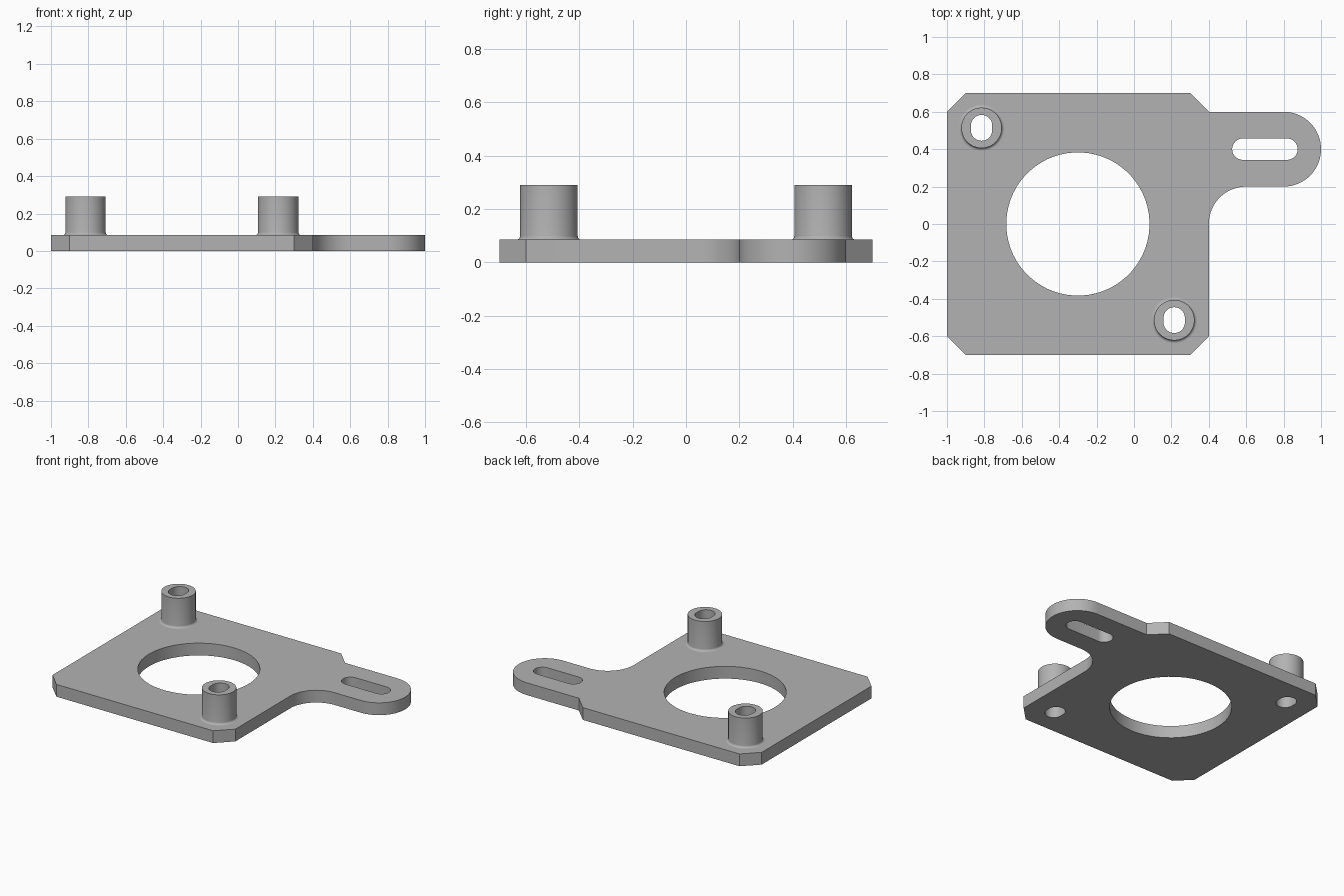
import bpy
import bmesh
from math import cos, sin, pi

cube = bpy.data.objects.get("Cube")
if cube:
    bpy.data.objects.remove(cube, do_unlink=True)

THICK = 0.085
TOP = 0.29
SEG = 64
BOSSES = {"rear_right_boss": (-0.815, 0.514), "front_left_boss": (0.215, -0.514)}

grey = bpy.data.materials.new("plain grey")
grey.use_nodes = True
colour = (0.45, 0.45, 0.45, 1)
grey.diffuse_color = colour
grey.node_tree.nodes["Principled BSDF"].inputs["Base Color"].default_value = colour


def arc(cx, cy, r, start, end, n):
    return [(cx + r * cos(start + (end - start) * i / n),
             cy + r * sin(start + (end - start) * i / n)) for i in range(n + 1)]


def slot(cx, cy, r, dx, dy):
    """Round-ended slot: a circle stretched by straight runs along x or y."""
    pts = []
    for i in range(SEG):
        a = 2 * pi * (i + 0.5) / SEG
        sx, sy = (1 if cos(a) > 0 else -1), (1 if sin(a) > 0 else -1)
        pts.append((cx + r * cos(a) + sx * dx, cy + r * sin(a) + sy * dy))
    return pts


def finish(obj):
    obj.data.materials.clear()
    obj.data.materials.append(grey)
    bpy.ops.object.select_all(action="DESELECT")
    obj.select_set(True)
    bpy.context.view_layer.objects.active = obj
    bpy.ops.object.shade_smooth_by_angle(angle=pi / 6)


# Plate outline: chamfered square with a filleted, round-ended arm
outline = [(-1, -0.6), (-0.9, -0.7), (0.3, -0.7), (0.4, -0.6)]
outline += arc(0.6, 0, 0.2, pi, pi / 2, 20)
outline += arc(0.8, 0.4, 0.2, -pi / 2, pi / 2, 40)
outline += [(0.4, 0.6), (0.3, 0.7), (-0.9, 0.7), (-1, 0.6)]

# Centre bore, arm slot and the holes under the bosses
loops = [outline, slot(-0.3, 0, 0.383, 0, 0), slot(0.7, 0.4, 0.057, 0.118, 0)]
loops += [slot(x, y, 0.057, 0, 0.012) for x, y in BOSSES.values()]

curve = bpy.data.curves.new("plate_profile", "CURVE")
curve.dimensions = "2D"
curve.fill_mode = "BOTH"
curve.extrude = THICK / 2
for pts in loops:
    spline = curve.splines.new("POLY")
    spline.points.add(len(pts) - 1)
    for p, (x, y) in zip(spline.points, pts):
        p.co = (x, y, 0, 1)
    spline.use_cyclic_u = True
helper = bpy.data.objects.new("plate_profile", curve)
bpy.context.collection.objects.link(helper)
bpy.context.view_layer.update()
mesh = bpy.data.meshes.new_from_object(
    helper.evaluated_get(bpy.context.evaluated_depsgraph_get()))
bpy.data.objects.remove(helper, do_unlink=True)

bm = bmesh.new()
bm.from_mesh(mesh)
bmesh.ops.remove_doubles(bm, verts=bm.verts, dist=1e-5)
bmesh.ops.translate(bm, verts=bm.verts, vec=(0, 0, THICK / 2))
bmesh.ops.recalc_face_normals(bm, faces=bm.faces)
bmesh.ops.dissolve_limit(bm, angle_limit=0.001, verts=bm.verts, edges=bm.edges)
bm.to_mesh(mesh)
bm.free()
plate = bpy.data.objects.new("plate", mesh)
bpy.context.collection.objects.link(plate)
finish(plate)

# Hollow bosses with a small concave fillet at the foot
FILLET = 0.014
for name, (bx, by) in BOSSES.items():
    rings = []
    for i in range(5):
        a = pi / 2 * i / 4
        r = 0.108 + FILLET * (1 - sin(a))
        rings.append((slot(bx, by, r, 0, 0), THICK + FILLET * (1 - cos(a))))
    rings.append((slot(bx, by, 0.108, 0, 0), TOP))
    rings.append((slot(bx, by, 0.057, 0, 0.012), TOP))
    rings.append((slot(bx, by, 0.057, 0, 0.012), THICK))

    bm = bmesh.new()
    rows = [[bm.verts.new((x, y, z)) for x, y in pts] for pts, z in rings]
    for low, high in zip(rows, rows[1:]):
        for i in range(SEG):
            j = (i + 1) % SEG
            bm.faces.new((low[i], low[j], high[j], high[i]))
    mesh = bpy.data.meshes.new(name)
    bm.to_mesh(mesh)
    bm.free()
    boss = bpy.data.objects.new(name, mesh)
    bpy.context.collection.objects.link(boss)
    finish(boss)
